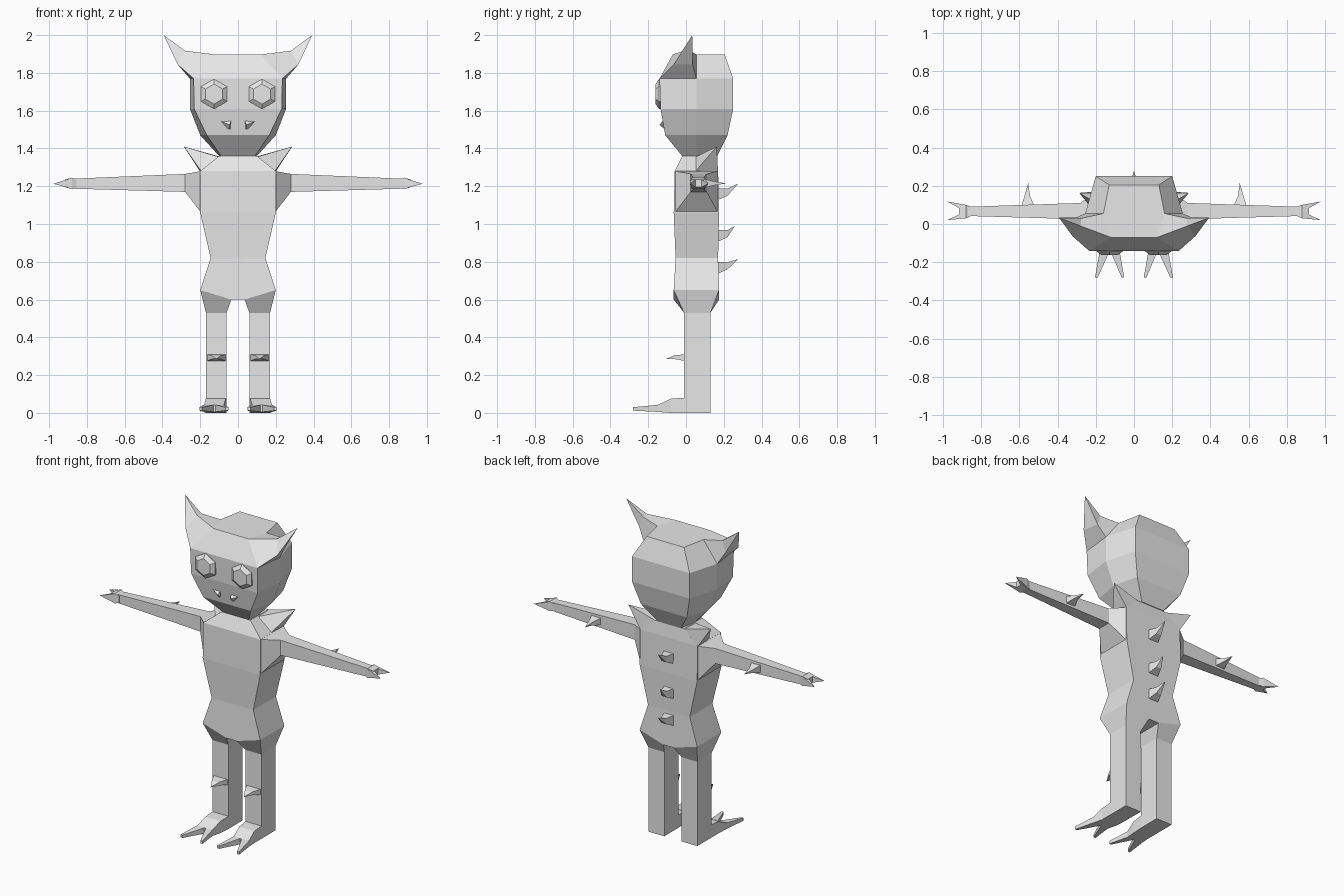
import bpy, bmesh, math

grey = bpy.data.materials.new("plain grey")
grey.diffuse_color = (0.8, 0.8, 0.8, 1)


def loft(name, rings, mirror=True):
    """Skin a list of equal-length rings; repeated points collapse into a tip."""
    bm = bmesh.new()
    vs = [[bm.verts.new(p) for p in r] for r in rings]
    n = len(vs[0])
    for a, b in zip(vs, vs[1:]):
        for i in range(n):
            j = (i + 1) % n
            bm.faces.new((a[i], a[j], b[j], b[i]))
    bm.faces.new(vs[0])
    bm.faces.new(vs[-1])
    bmesh.ops.remove_doubles(bm, verts=bm.verts, dist=0.0005)
    bmesh.ops.recalc_face_normals(bm, faces=bm.faces)
    me = bpy.data.meshes.new(name)
    bm.to_mesh(me)
    bm.free()
    me.materials.append(grey)
    ob = bpy.data.objects.new(name, me)
    bpy.context.collection.objects.link(ob)
    if mirror:
        m = ob.modifiers.new("mirror", 'MIRROR')
        m.use_mirror_merge = False
    return ob


def sym(pts):
    """Complete a right-hand outline with its mirrored half."""
    return pts + [(-x, y, z) for x, y, z in reversed(pts)]


def rect_x(x, y0, y1, z0, z1):
    return [(x, y0, z0), (x, y1, z0), (x, y1, z1), (x, y0, z1)]


def rect_y(y, x0, x1, z0, z1):
    return [(x0, y, z0), (x1, y, z0), (x1, y, z1), (x0, y, z1)]


def rect_z(z, x0, x1, y0, y1):
    return [(x0, y0, z), (x1, y0, z), (x1, y1, z), (x0, y1, z)]


# Torso: stacked rectangles, with the lowest ring raised at the hips
body = [(1.36, 0.10, -0.02, 0.16, 1.36), (1.28, 0.20, -0.06, 0.17, 1.28),
        (1.06, 0.20, -0.065, 0.175, 1.06), (0.82, 0.145, -0.055, 0.17, 0.82),
        (0.65, 0.20, -0.065, 0.175, 0.60)]
loft("torso", [sym([(0.035, y0, zi), (w, y0, z), (w, y1, z), (0.035, y1, zi)])
               for z, w, y0, y1, zi in body], False)

# Hips narrowing into straight legs
hip = [(0.035, -0.065, 0.60), (0.20, -0.065, 0.65), (0.20, 0.175, 0.65), (0.035, 0.175, 0.60)]
loft("leg", [hip, rect_z(0.53, 0.06, 0.17, -0.01, 0.13), rect_z(0, 0.06, 0.17, -0.01, 0.13)])

# Foot with two long claws
loft("foot", [rect_y(-0.01, 0.06, 0.17, 0, 0.08), rect_y(-0.08, 0.065, 0.17, 0, 0.075),
              rect_y(-0.15, 0.075, 0.18, 0.005, 0.042)])
for name, a, b, tip in (("inner_toe", 0.075, 0.122, 0.058), ("outer_toe", 0.128, 0.18, 0.197)):
    loft(name, [rect_y(-0.145, a, b, 0.005, 0.043),
                rect_y(-0.28, tip - 0.007, tip + 0.007, 0.012, 0.03)])

# Shin spike
loft("shin_spike", [rect_y(-0.005, 0.065, 0.165, 0.275, 0.31),
                    rect_y(-0.06, 0.09, 0.14, 0.285, 0.305), [(0.115, -0.107, 0.285)] * 4])

# Shoulder and tapered arm
loft("arm", [rect_x(0.195, -0.06, 0.17, 1.06, 1.28), rect_x(0.28, 0.025, 0.11, 1.17, 1.265),
             rect_x(0.87, 0.042, 0.09, 1.187, 1.24)])

# Two-clawed hand
loft("hand", [rect_x(0.855, 0.04, 0.092, 1.19, 1.235), rect_x(0.88, 0.03, 0.1, 1.185, 1.245),
              rect_x(0.915, 0.04, 0.095, 1.195, 1.235)])
for name, a, b, tip in (("front_finger", 0.03, 0.066, 0.02), ("back_finger", 0.064, 0.1, 0.118)):
    loft(name, [rect_x(0.88, a, b, 1.187, 1.243), [(0.978, tip, 1.213)] * 4])

# Elbow spike
loft("elbow_spike", [rect_y(0.09, 0.52, 0.59, 1.19, 1.24),
                     rect_y(0.15, 0.545, 0.572, 1.205, 1.225), [(0.553, 0.215, 1.215)] * 4])

# Shoulder spike
loft("shoulder_spike", [[(0.10, 0.05, 1.355), (0.195, 0.05, 1.28), (0.195, 0.17, 1.27),
                         (0.09, 0.16, 1.355)], [(0.287, 0.163, 1.41)] * 4])

# Row of hooked spikes down the back
for z, reach, rise in ((1.16, 0.278, 0.055), (0.94, 0.258, 0.05), (0.77, 0.278, 0.045)):
    loft("back_spike", [rect_y(0.165, -0.035, 0.035, z - 0.035, z + 0.03),
                        rect_y(0.22, -0.017, 0.017, z - 0.01, z + 0.027),
                        [(0, reach, z + rise)] * 4], False)

# Head: front corner, side and back corner at each level
levels = [(1.36, (0.09, -0.02), (0.10, 0.055), (0.08, 0.165)),
          (1.47, (0.165, -0.11), (0.20, 0.055), (0.16, 0.22)),
          (1.61, (0.232, -0.135), (0.255, 0.055), (0.20, 0.25)),
          (1.77, (0.235, -0.14), (0.255, 0.055), (0.20, 0.25)),
          (1.897, (0.12, -0.07), (0.16, 0.055), (0.13, 0.205))]
loft("head", [sym([(x, y, z) for x, y in pts]) for z, *pts in levels], False)

# Swept ears growing out of the brow
loft("ear", [[(0.235, -0.14, 1.77), (0.12, -0.07, 1.897), (0.16, 0.055, 1.897), (0.255, 0.055, 1.77)],
             [(0.32, -0.065, 1.845), (0.28, -0.01, 1.917), (0.275, 0.03, 1.912), (0.30, 0.035, 1.845)],
             [(0.393, 0.033, 2.0)] * 4])

# Six-sided bulging eyes


def hexagon(r, y):
    return [(0.127 + r * math.sin(i * math.pi / 3), y, 1.688 + r * math.cos(i * math.pi / 3))
            for i in range(6)]


loft("eye", [hexagon(0.079, -0.12), hexagon(0.079, -0.143), hexagon(0.053, -0.161)])

# Small nostril wedges
loft("nostril", [[(0.035, -0.119, 1.55), (0.095, -0.12, 1.545), (0.055, -0.112, 1.5), (0.04, -0.112, 1.5)],
                 [(0.045, -0.14, 1.525)] * 4])
